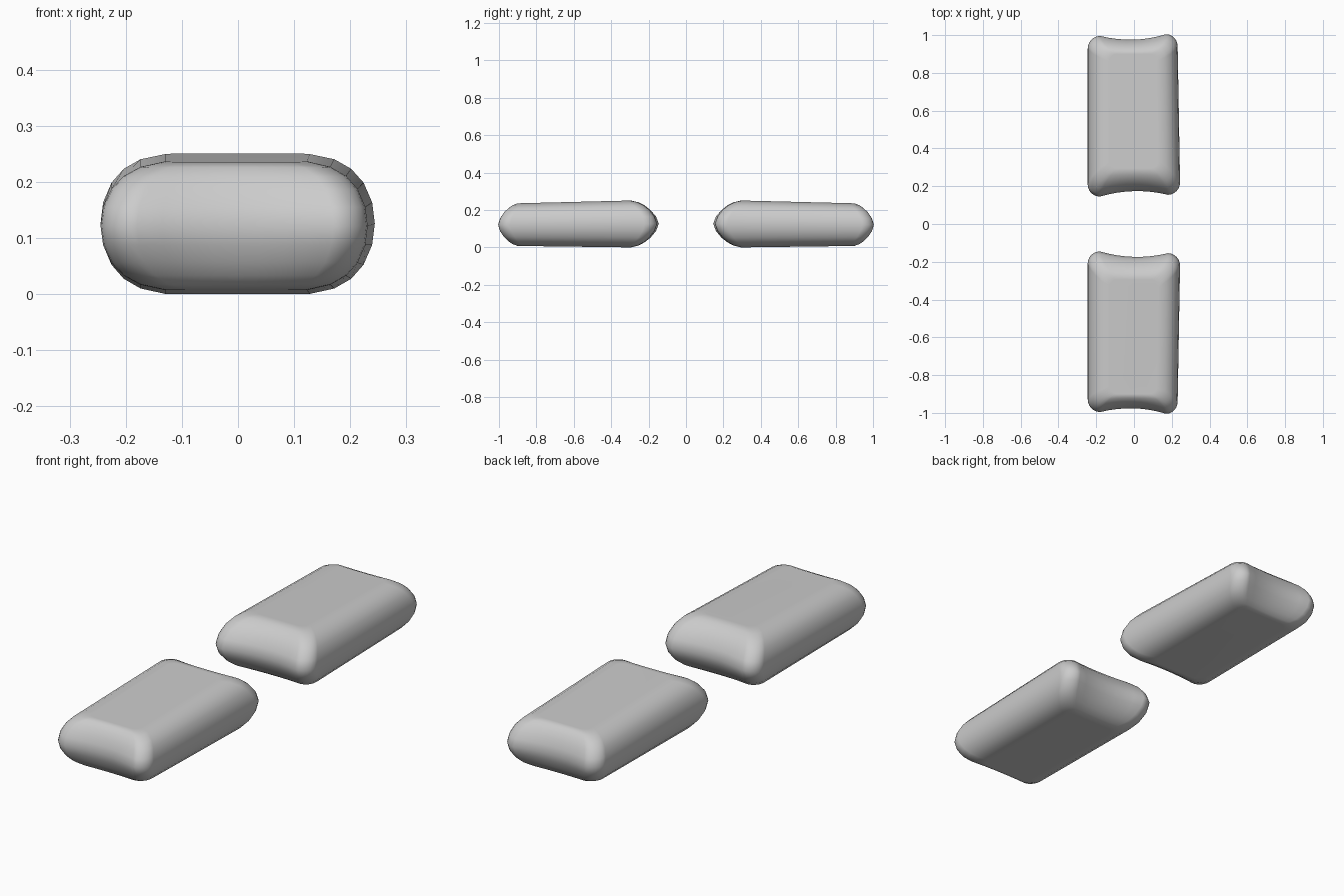
import bpy, bmesh, math

if "Cube" in bpy.data.objects:
    bpy.data.objects.remove(bpy.data.objects["Cube"])

# vertical level (-1..1), side inset fraction, end inset fraction
HALF = [(0.3, 0.04, 0.09), (0.58, 0.17, 0.28), (0.78, 0.36, 0.48),
        (0.92, 0.62, 0.71), (1.0, 1.0, 1.0)]
LEVELS = [(-t, a, b) for t, a, b in reversed(HALF)] + [(0, 0, 0)] + HALF


def outline(t, side, end):
    """Rounded rectangle with hollow ends, at one height of the pad."""
    x1 = 0.245 - 0.115 * side
    y0, y1 = 0.15 + 0.145 * end, 1.0 - 0.1 * end
    r = 0.065 - 0.025 * side
    pts = []
    for k, (sx, sy) in enumerate([(1, 1), (-1, 1), (-1, -1), (1, -1)]):
        cx, cy = sx * (x1 - r), (y1 - r) if sy > 0 else (y0 + r)
        for i in range(7):
            a = math.pi / 2 * (k + i / 6)
            pts.append((cx + r * math.cos(a), cy + r * math.sin(a)))
        if k in (0, 2):                      # points across the hollow end
            for i in range(1, 8):
                pts.append((cx * (1 - i / 4), y1 if sy > 0 else y0))
    ring = []
    for x, y in pts:
        v = (y - 0.15) / 0.85                # 0 inner end, 1 outer end
        dip = 0.024 * max(0, 1 - (x / 0.18) ** 2) * (1 - end)
        shift = 0.005 * (x / 0.2) * (1 - end)
        ny = y + shift + (dip if v < 0.5 else -dip)
        nx = x - 0.015 * v * max(0, x / 0.245)
        z = 0.125 - 0.005 * v + t * (0.128 - 0.016 * v)
        ring.append((nx, ny, z))
    return ring


def pad(name, sign):
    bm = bmesh.new()
    rings = [[bm.verts.new((x, sign * y, z)) for x, y, z in outline(*lv)]
             for lv in LEVELS]
    n = len(rings[0])
    for a, b in zip(rings, rings[1:]):
        for i in range(n):
            j = (i + 1) % n
            bm.faces.new((a[i], a[j], b[j], b[i]))
    bm.faces.new(rings[0])
    bm.faces.new(rings[-1])
    bmesh.ops.recalc_face_normals(bm, faces=bm.faces)
    for f in bm.faces:
        f.smooth = True
    # rest on the floor
    low = min(v.co.z for v in bm.verts)
    for v in bm.verts:
        v.co.z -= low
    me = bpy.data.meshes.new(name)
    bm.to_mesh(me)
    bm.free()
    ob = bpy.data.objects.new(name, me)
    bpy.context.collection.objects.link(ob)
    ob.modifiers.new("even_shading", 'WEIGHTED_NORMAL')


# two mirrored cushions
pad("back_pad", 1)
pad("front_pad", -1)
